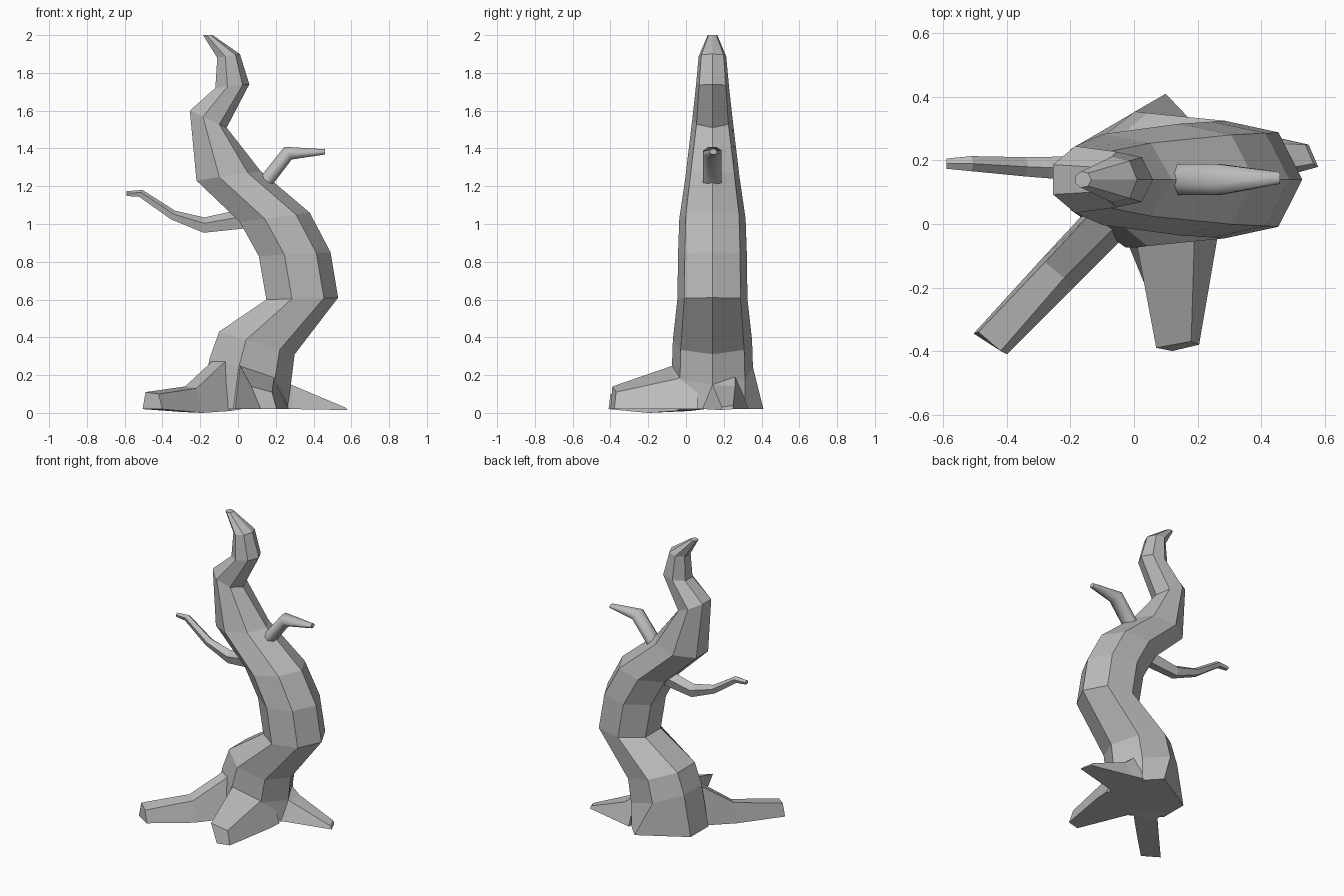
import bpy, bmesh, math
from mathutils import Vector

bark = bpy.data.materials.new("grey_bark")
bark.diffuse_color = (0.5, 0.5, 0.5, 1)


def loft(name, rings, smooth=False):
    """Skin a list of equal-length point rings and cap both ends."""
    bm = bmesh.new()
    loops = [[bm.verts.new(p) for p in ring] for ring in rings]
    n = len(loops[0])
    for a, b in zip(loops, loops[1:]):
        for i in range(n):
            j = (i + 1) % n
            bm.faces.new((a[i], a[j], b[j], b[i]))
    bm.faces.new(loops[0][::-1])
    bm.faces.new(loops[-1])
    bmesh.ops.recalc_face_normals(bm, faces=bm.faces)
    for f in bm.faces:
        f.smooth = smooth and len(f.verts) == 4
    mesh = bpy.data.meshes.new(name)
    bm.to_mesh(mesh)
    bm.free()
    mesh.materials.append(bark)
    ob = bpy.data.objects.new(name, mesh)
    bpy.context.collection.objects.link(ob)
    return ob


# Trunk: tilted seven-sided rings (left x, left z, right x, right z, radius in y)
SIDES = 7
levels = [
    (-0.20, 0.02, 0.29, 0.02, 0.22),
    (-0.15, 0.29, 0.28, 0.15, 0.22),
    (-0.10, 0.43, 0.30, 0.31, 0.215),
    (0.15, 0.60, 0.53, 0.61, 0.19),
    (0.11, 0.83, 0.49, 0.85, 0.187),
    (0.01, 1.01, 0.38, 1.06, 0.18),
    (-0.22, 1.23, 0.12, 1.28, 0.147),
    (-0.255, 1.60, -0.06, 1.51, 0.108),
    (-0.12, 1.72, 0.06, 1.74, 0.09),
    (-0.11, 1.88, 0.01, 1.90, 0.075),
    (-0.185, 2.0, -0.135, 2.0, 0.026),
]
low = math.cos(math.pi * 6 / 7)
trunk_rings = []
for lx, lz, rx, rz, ry in levels:
    ring = []
    for i in range(SIDES):
        a = 2 * math.pi * i / SIDES
        t = (math.cos(a) - low) / (1 - low)
        ring.append(Vector((lx + (rx - lx) * t, 0.14 + ry * math.sin(a), lz + (rz - lz) * t)))
    trunk_rings.append(ring)
trunk_rings[0][2] = Vector((0.10, 0.41, 0.02))  # flared foot at the back
loft("trunk", trunk_rings)

# Roots: four-cornered sections (bottom left, bottom right, top right, top left)
loft("front_left_root", [
    [(-0.17, 0.10, 0.02), (0.02, -0.03, 0.02), (0.02, 0.0, 0.31), (-0.09, 0.09, 0.32)],
    [(-0.17, 0.02, 0.01), (-0.04, -0.05, 0.01), (-0.07, -0.02, 0.27), (-0.14, 0.03, 0.27)],
    [(-0.30, -0.12, 0.005), (-0.19, -0.20, 0.0), (-0.22, -0.17, 0.13), (-0.28, -0.12, 0.14)],
    [(-0.505, -0.345, 0.02), (-0.40, -0.41, 0.02), (-0.42, -0.40, 0.10), (-0.49, -0.34, 0.11)],
])
loft("front_root", [
    [(-0.02, 0.06, 0.02), (0.27, 0.06, 0.02), (0.20, 0.06, 0.22), (0.01, 0.06, 0.29)],
    [(-0.02, -0.06, 0.02), (0.265, -0.03, 0.02), (0.19, -0.05, 0.18), (0.01, -0.07, 0.25)],
    [(0.12, -0.40, 0.02), (0.205, -0.38, 0.02), (0.18, -0.37, 0.11), (0.07, -0.39, 0.14)],
])
loft("right_root", [
    [(0.20, 0.06, 0.02), (0.20, 0.33, 0.02), (0.20, 0.26, 0.21), (0.20, 0.13, 0.21)],
    [(0.29, 0.10, 0.02), (0.28, 0.31, 0.02), (0.28, 0.26, 0.14), (0.28, 0.14, 0.15)],
    [(0.58, 0.18, 0.015), (0.55, 0.25, 0.02), (0.54, 0.25, 0.04), (0.565, 0.19, 0.03)],
])


def branch(name, path, sides, smooth=False):
    """Tapered limb in the xz plane; path holds x, y, z, thickness, depth."""
    rings = []
    for k, (x, y, z, r, d) in enumerate(path):
        a, b = path[max(k - 1, 0)], path[min(k + 1, len(path) - 1)]
        t = Vector((b[0] - a[0], 0, b[2] - a[2])).normalized()
        up = Vector((-t.z, 0, t.x))
        ring = []
        for i in range(sides):
            ang = 2 * math.pi * (i + 0.5) / sides
            ring.append(Vector((x, y, z)) + up * r * math.cos(ang) + Vector((0, d * math.sin(ang), 0)))
        rings.append(ring)
    return loft(name, rings, smooth)


# Bare limbs
branch("left_branch", [
    (0.08, 0.16, 1.03, 0.06, 0.05),
    (-0.18, 0.175, 0.99, 0.045, 0.04),
    (-0.345, 0.18, 1.045, 0.028, 0.032),
    (-0.515, 0.19, 1.16, 0.022, 0.025),
    (-0.59, 0.19, 1.16, 0.014, 0.017),
], 5)
branch("right_branch", [
    (0.12, 0.14, 1.19, 0.042, 0.053),
    (0.265, 0.14, 1.375, 0.042, 0.053),
    (0.46, 0.145, 1.382, 0.015, 0.02),
], 8, smooth=True)
